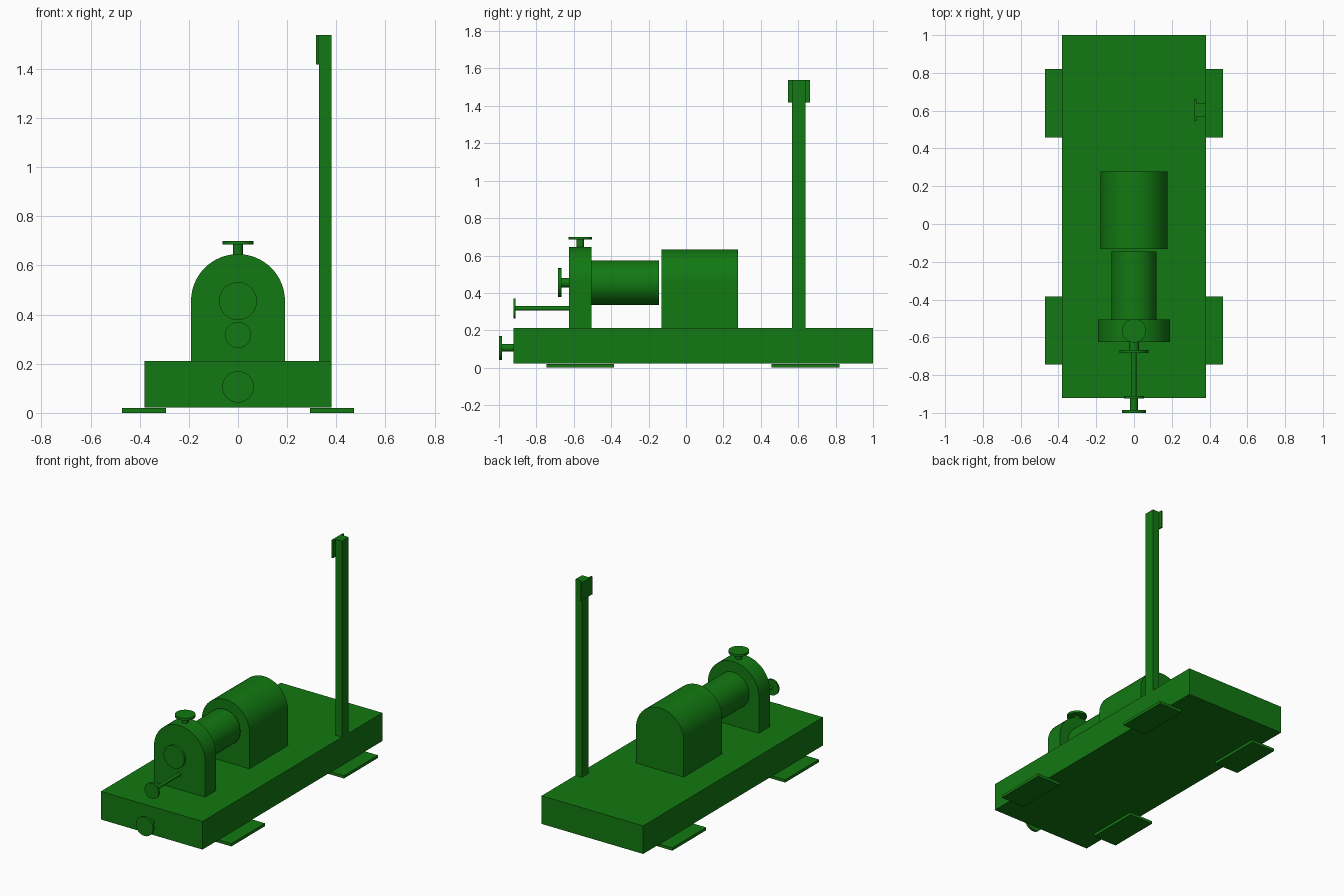
import bpy, bmesh, math
from mathutils import Vector

if "Cube" in bpy.data.objects:
    bpy.data.objects.remove(bpy.data.objects["Cube"])

green = bpy.data.materials.new("green_paint")
green.diffuse_color = (0.006, 0.19, 0.006, 1)
green.use_nodes = True
green.node_tree.nodes["Principled BSDF"].inputs["Base Color"].default_value = green.diffuse_color


def finish(name, bm):
    bmesh.ops.recalc_face_normals(bm, faces=bm.faces)
    mesh = bpy.data.meshes.new(name)
    bm.to_mesh(mesh)
    bm.free()
    mesh.materials.append(green)
    ob = bpy.data.objects.new(name, mesh)
    bpy.context.collection.objects.link(ob)
    bpy.ops.object.select_all(action='DESELECT')
    ob.select_set(True)
    bpy.context.view_layer.objects.active = ob
    bpy.ops.object.shade_smooth_by_angle(angle=math.radians(30))
    return ob


def box(name, x, y, z):
    bm = bmesh.new()
    bmesh.ops.create_cube(bm, size=1)
    lo, hi = Vector((x[0], y[0], z[0])), Vector((x[1], y[1], z[1]))
    bmesh.ops.scale(bm, vec=hi - lo, verts=bm.verts)
    bmesh.ops.translate(bm, vec=(lo + hi) / 2, verts=bm.verts)
    return finish(name, bm)


def add_rod(bm, start, end, r):
    a, b = Vector(start), Vector(end)
    rot = (b - a).to_track_quat('Z', 'Y').to_matrix().to_4x4()
    rot.translation = (a + b) / 2
    bmesh.ops.create_cone(bm, cap_ends=True, segments=48, radius1=r, radius2=r,
                          depth=(b - a).length, matrix=rot)


def rod(name, start, end, r):
    bm = bmesh.new()
    add_rod(bm, start, end, r)
    return finish(name, bm)


def flanged_port(name, start, end, pipe_r, flange_r, thick):
    a, b = Vector(start), Vector(end)
    neck = b - (b - a).normalized() * thick
    bm = bmesh.new()
    add_rod(bm, a, neck, pipe_r)
    add_rod(bm, neck, b, flange_r)
    return finish(name, bm)


def arch(name, r, centre_z, y0, y1, bottom):
    pts = [(-r, bottom), (r, bottom)]
    pts += [(r * math.cos(t), centre_z + r * math.sin(t))
            for t in (math.pi * i / 32 for i in range(33))]
    bm = bmesh.new()
    face = bm.faces.new([bm.verts.new((x, y0, z)) for x, z in pts])
    ext = bmesh.ops.extrude_face_region(bm, geom=[face], use_keep_orig=True)
    moved = [v for v in ext["geom"] if isinstance(v, bmesh.types.BMVert)]
    bmesh.ops.translate(bm, vec=(0, y1 - y0, 0), verts=moved)
    return finish(name, bm)


# Base frame and its four mounting pads
box("base_frame", (-0.38, 0.38), (-0.922, 1.0), (0.022, 0.212))
for side, sx in (("left", -1), ("right", 1)):
    for end, y in (("front", (-0.745, -0.385)), ("rear", (0.458, 0.82))):
        box(f"{end}_{side}_pad", sorted((sx * 0.293, sx * 0.472)), y, (0, 0.019))

# Pump housing, coupling drum and motor
arch("pump_housing", 0.191, 0.455, -0.625, -0.506, 0.212)
rod("coupling_drum", (0, -0.51, 0.455), (0, -0.145, 0.455), 0.119)
arch("motor_housing", 0.178, 0.455, -0.132, 0.279, 0.212)

# Pipe ports with flanges
flanged_port("discharge_port", (0, -0.565, 0.64), (0, -0.565, 0.7), 0.02, 0.063, 0.015)
flanged_port("suction_port", (0, -0.62, 0.455), (0, -0.684, 0.455), 0.026, 0.077, 0.018)
flanged_port("lower_port", (0, -0.62, 0.317), (0, -0.923, 0.317), 0.012, 0.053, 0.012)
flanged_port("drain_port", (0, -0.92, 0.106), (0, -1.0, 0.106), 0.02, 0.064, 0.016)

# Control post with a small panel at the top
box("control_post", (0.33, 0.38), (0.568, 0.64), (0.212, 1.538))
box("control_panel", (0.318, 0.33), (0.545, 0.663), (1.418, 1.538))
